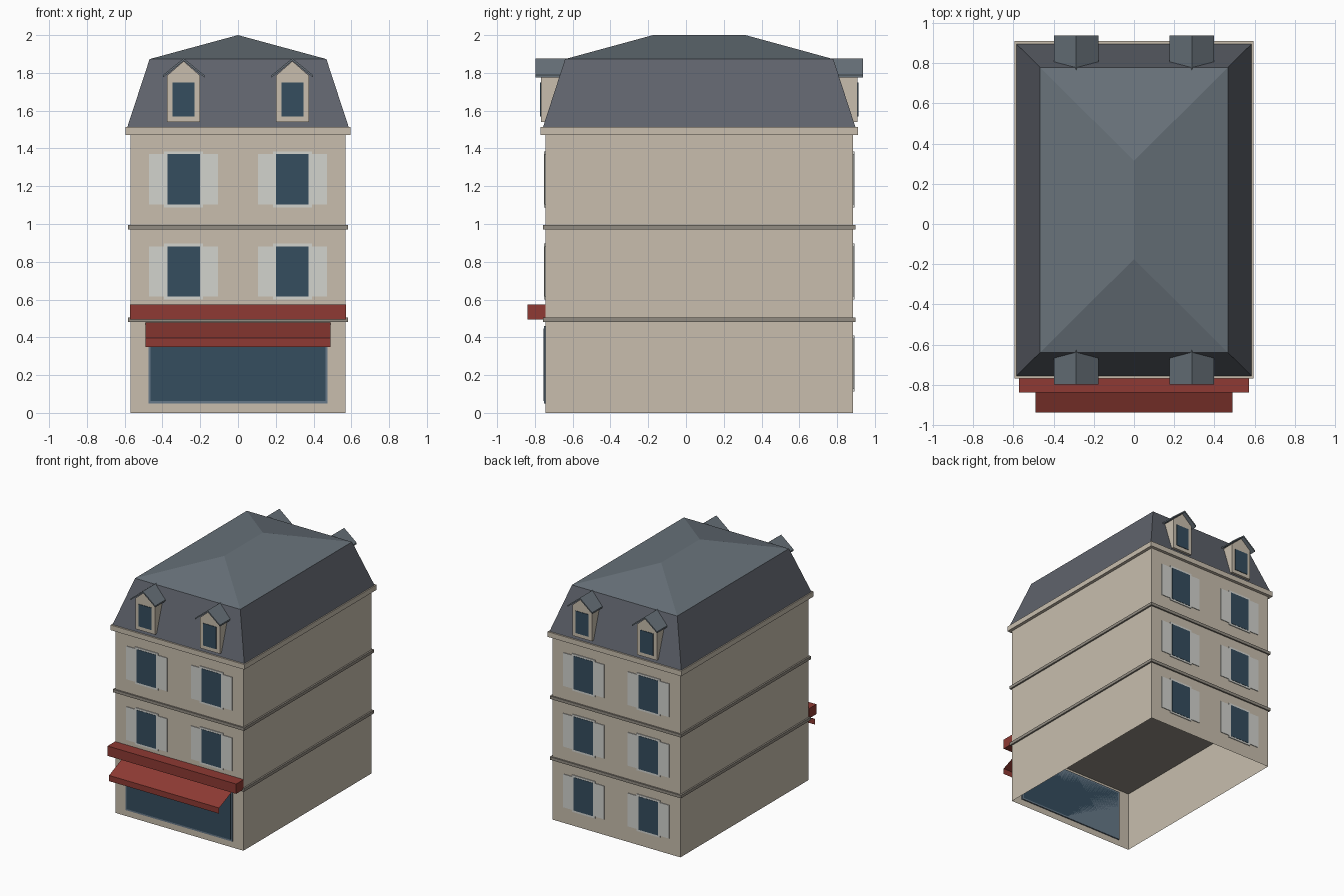
import bpy, bmesh
from mathutils import Matrix

if "Cube" in bpy.data.objects:
    bpy.data.objects.remove(bpy.data.objects["Cube"])


def material(name, hexcode):
    srgb = [int(hexcode[i:i + 2], 16) / 255 for i in (0, 2, 4)]
    lin = [c / 12.92 if c <= 0.04045 else ((c + 0.055) / 1.055) ** 2.4 for c in srgb]
    m = bpy.data.materials.new(name)
    m.diffuse_color = (*lin, 1)
    m.use_nodes = True
    m.node_tree.nodes["Principled BSDF"].inputs["Base Color"].default_value = m.diffuse_color
    return m


WALL = material("limestone", "C8BEAE")
BAND = material("grey stone", "928C82")
SLATE = material("dark slate", "5F636C")
ZINC = material("zinc roof", "68727A")
GLASS = material("window glass", "354D5E")
PAINT = material("pale paint", "D2D3CE")
RED = material("red awning", "8E3A33")
FRAME = material("shop frame", "667888")

CY = 0.07                      # middle of the building in y
FRONT, BACK = -0.745, 0.885    # wall planes
BAYS = (-0.288, 0.288)         # window columns


def mesh_object(name, verts, faces, mat, back=False):
    """Make an object; back=True turns it half way round the building centre."""
    bm = bmesh.new()
    vs = [bm.verts.new(v) for v in verts]
    for f in faces:
        bm.faces.new([vs[i] for i in f])
    bmesh.ops.recalc_face_normals(bm, faces=bm.faces)
    if back:
        turn = Matrix.Diagonal((-1, -1, 1, 1))
        bmesh.ops.transform(bm, matrix=Matrix.Translation((0, 2 * CY, 0)) @ turn, verts=bm.verts)
    me = bpy.data.meshes.new(name)
    bm.to_mesh(me)
    bm.free()
    me.materials.append(mat)
    ob = bpy.data.objects.new(name, me)
    bpy.context.collection.objects.link(ob)
    return ob


def loft(name, low, high, mat, back=False, bottom=True, top=True):
    """Join two rings of points with the same count."""
    n = len(low)
    faces = [(i, (i + 1) % n, n + (i + 1) % n, n + i) for i in range(n)]
    if bottom:
        faces.append(tuple(range(n))[::-1])
    if top:
        faces.append(tuple(range(n, 2 * n)))
    return mesh_object(name, list(low) + list(high), faces, mat, back)


def rect(x, y0, y1, z):
    return [(-x, y0, z), (x, y0, z), (x, y1, z), (-x, y1, z)]


def box(name, x0, x1, y0, y1, z0, z1, mat, back=False, **ends):
    ring = [(x0, y0), (x1, y0), (x1, y1), (x0, y1)]
    return loft(name, [(*p, z0) for p in ring], [(*p, z1) for p in ring], mat, back, **ends)


def extrude_y(name, profile, y0, y1, mat, back=False):
    return loft(name, [(x, y0, z) for x, z in profile], [(x, y1, z) for x, z in profile], mat, back)


# Hollow walls, open underneath
box("walls", -0.57, 0.57, FRONT, BACK, 0, 1.48, WALL, bottom=False)

# Storey bands and cornice
for name, z in (("lower_band", 0.482), ("upper_band", 0.971)):
    box(name, -0.583, 0.583, FRONT - 0.012, BACK + 0.012, z, z + 0.024, BAND)
box("cornice", -0.595, 0.595, -0.77, 0.91, 1.472, 1.513, WALL)

# Steep mansard slopes and shallow hipped top
loft("mansard", rect(0.586, -0.757, 0.897, 1.513), rect(0.468, -0.64, 0.78, 1.873), SLATE)
mesh_object("hipped_roof", rect(0.468, -0.64, 0.78, 1.873) + [(0, -0.175, 2), (0, 0.315, 2)],
            [(0, 1, 4), (1, 2, 5, 4), (2, 3, 5), (3, 0, 4, 5)], ZINC)


# Window: surround, glass and a pair of shutters
def window(name, cx, z0, back):
    y = FRONT
    z1 = z0 + 0.267
    box(name + "_surround", cx - 0.103, cx + 0.103, y - 0.006, y + 0.01, z0 - 0.015, z1 + 0.015, PAINT, back)
    box(name + "_glass", cx - 0.086, cx + 0.086, y - 0.008, y + 0.01, z0, z1, GLASS, back)
    for side in (-1, 1):
        a, b = sorted((cx + side * 0.10, cx + side * 0.183))
        box(name + "_shutter", a, b, y - 0.005, y + 0.01, z0, z1, PAINT, back)


# Dormer: gabled box, glass and two roof slabs
def dormer(name, cx, back):
    yf, yr = -0.768, -0.58
    h = 0.088
    extrude_y(name + "_body", [(cx - h, 1.54), (cx + h, 1.54), (cx + h, 1.785), (cx, 1.862), (cx - h, 1.785)],
              yf, yr, WALL, back)
    box(name + "_glass", cx - 0.058, cx + 0.058, yf - 0.004, yf + 0.01, 1.57, 1.748, GLASS, back)
    extrude_y(name + "_roof", [(cx - 0.11, 1.776), (cx, 1.864), (cx + 0.11, 1.776),
                               (cx + 0.11, 1.788), (cx, 1.877), (cx - 0.11, 1.788)],
              -0.798, yr, ZINC, back)


for cx in BAYS:
    for z in (0.615, 1.103):
        window("front_window", cx, z, False)
    for z in (0.127, 0.615, 1.103):
        window("back_window", cx, z, True)
    dormer("front_dormer", cx, False)
    dormer("back_dormer", cx, True)

# Shopfront
box("shop_frame", -0.475, 0.475, FRONT - 0.006, FRONT + 0.01, 0.05, 0.46, FRAME)
box("shop_glass", -0.462, 0.462, FRONT - 0.009, FRONT + 0.01, 0.063, 0.447, GLASS)

# Blank fascia box and thin awning sheet with hanging valance
box("fascia", -0.572, 0.572, -0.84, FRONT, 0.494, 0.573, RED)
sheet = [(FRONT, 0.478), (-0.938, 0.396), (-0.938, 0.35)]
mesh_object("awning", [(x, y, z) for y, z in sheet for x in (-0.49, 0.49)],
            [(0, 1, 3, 2), (2, 3, 5, 4)], RED)
